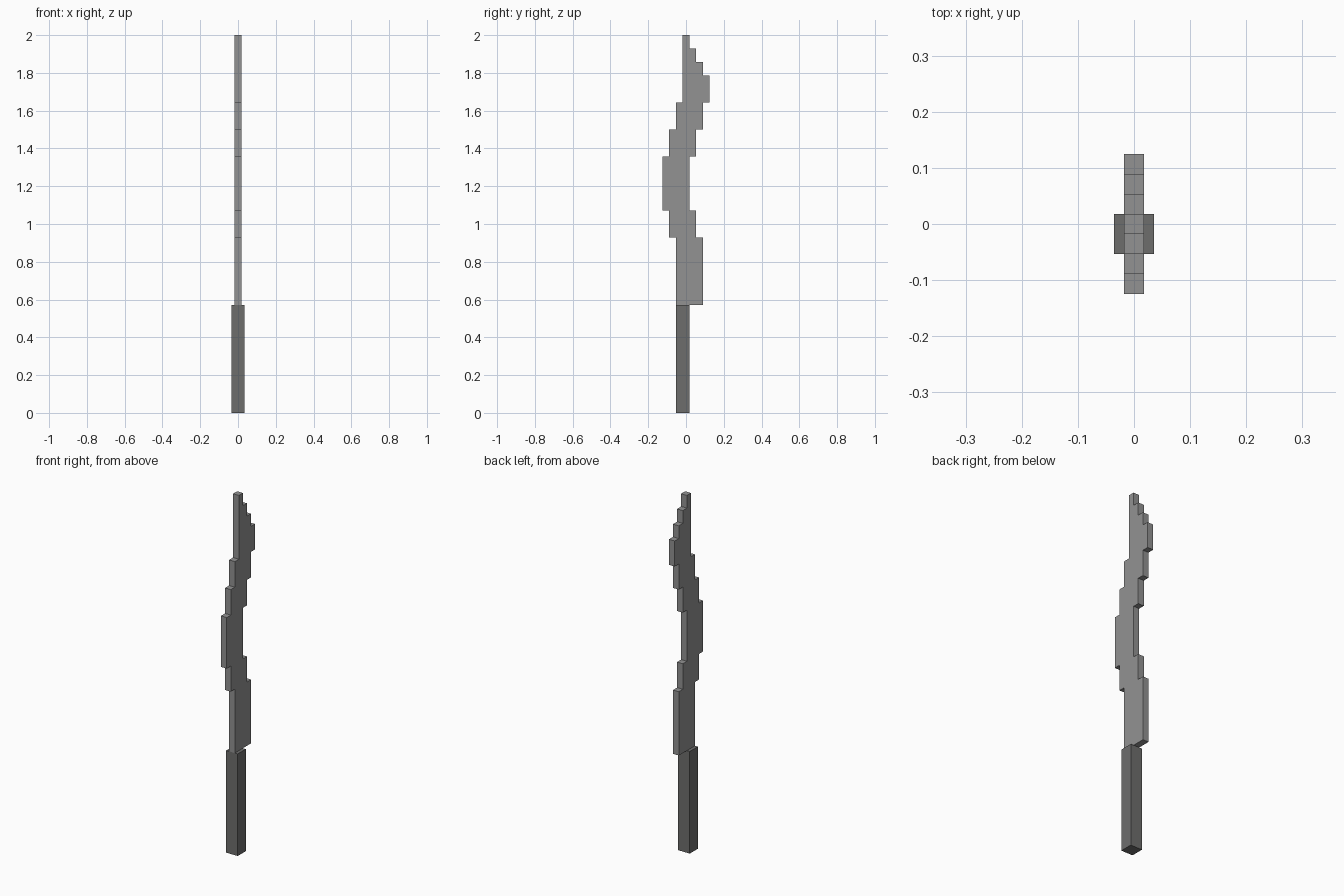
import bpy
import bmesh

cube = bpy.data.objects.get("Cube")
if cube:
    bpy.data.objects.remove(cube, do_unlink=True)

U = 1 / 28  # grid step of the stepped shape


def material(name, rgb):
    m = bpy.data.materials.new(name)
    m.use_nodes = True
    m.diffuse_color = (*rgb, 1)
    m.node_tree.nodes["Principled BSDF"].inputs["Base Color"].default_value = (*rgb, 1)
    return m


def extrude_profile(name, outline, half_width, mat):
    """Extrude a (y, z) outline, given in grid steps, across x."""
    bm = bmesh.new()
    face = bm.faces.new([bm.verts.new((-half_width * U, y * U, z * U)) for y, z in outline])
    result = bmesh.ops.extrude_face_region(bm, geom=[face])
    moved = [v for v in result["geom"] if isinstance(v, bmesh.types.BMVert)]
    bmesh.ops.translate(bm, verts=moved, vec=(2 * half_width * U, 0, 0))
    bmesh.ops.recalc_face_normals(bm, faces=bm.faces)
    mesh = bpy.data.meshes.new(name)
    bm.to_mesh(mesh)
    bm.free()
    mesh.materials.append(mat)
    obj = bpy.data.objects.new(name, mesh)
    bpy.context.collection.objects.link(obj)
    return obj


def stepped_edge(steps):
    """Turn (y, z_bottom, z_top) runs into a staircase of points."""
    return [(y, z) for y, low, high in steps for z in (low, high)]


blade_grey = material("blade grey", (0.29, 0.29, 0.29))
handle_grey = material("handle dark grey", (0.155, 0.155, 0.152))

# Square grip
extrude_profile("handle", [(-1.5, 0), (0.5, 0), (0.5, 16), (-1.5, 16)], 1, handle_grey)

# Wavy blade with stepped front and back edges
front = [(-1.5, 16, 26), (-2.5, 26, 30), (-3.5, 30, 38), (-2.5, 38, 42),
         (-1.5, 42, 46), (-0.5, 46, 56)]
back = [(2.5, 16, 26), (1.5, 26, 30), (0.5, 30, 38), (1.5, 38, 42), (2.5, 42, 46),
        (3.5, 46, 50), (2.5, 50, 52), (1.5, 52, 54), (0.5, 54, 56)]
extrude_profile("blade", stepped_edge(back) + stepped_edge(front)[::-1], 0.5, blade_grey)
